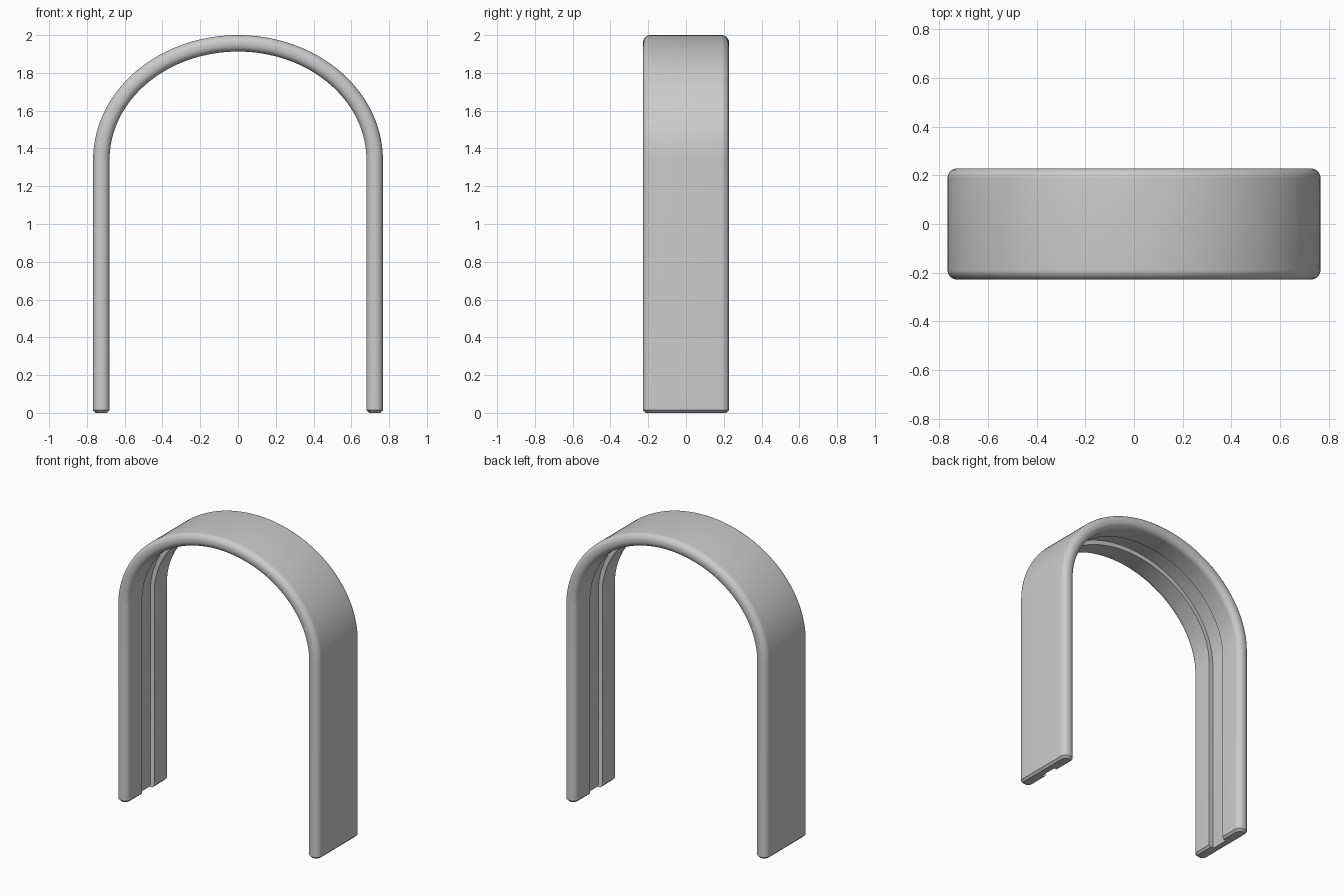
import bpy, bmesh, math

cube = bpy.data.objects.get("Cube")
if cube:
    bpy.data.objects.remove(cube, do_unlink=True)

HALF_W, HEIGHT, SPRING = 0.767, 2.0, 1.34      # outer arch
HALF_D, THICK, ROUND = 0.228, 0.087, 0.04      # band section
GROOVE, DEPTH, CHAMFER = 0.066, 0.03, 0.014    # inner channel, foot bevel


def band_section():
    """Closed outline as (y, inward distance), rounded sides, channel inside."""
    def corner(cy, ct, start):
        return [(cy + ROUND * math.cos(math.radians(start + 90 * i / 8)),
                 ct + ROUND * math.sin(math.radians(start + 90 * i / 8)))
                for i in range(9)]
    y = HALF_D - ROUND
    outer, inner = ROUND, THICK - ROUND
    pts = corner(-y, outer, 180) + corner(y, outer, 270) + corner(y, inner, 0)
    pts += [(GROOVE, THICK), (GROOVE, THICK - DEPTH),
            (-GROOVE, THICK - DEPTH), (-GROOVE, THICK)]
    return pts + corner(-y, inner, 90)


def arch_stations(steps=72):
    """(x, z, inward normal x, inward normal z, foot inset) from foot to foot."""
    rise = HEIGHT - SPRING
    left = [(HALF_W, 0, -1, 0, CHAMFER), (HALF_W, CHAMFER, -1, 0, 0)]
    arc = []
    for i in range(steps + 1):
        c, s = math.cos(math.pi * i / steps), math.sin(math.pi * i / steps)
        nx, nz = -c / HALF_W, -s / rise
        n = math.hypot(nx, nz)
        arc.append((HALF_W * c, SPRING + rise * s, nx / n, nz / n, 0))
    right = [(-x, z, -nx, nz, inset) for x, z, nx, nz, inset in reversed(left)]
    return left + arc + right


# Sweep the section along the arch
section, mid = band_section(), THICK / 2
bm = bmesh.new()
rings = []
for x, z, nx, nz, inset in arch_stations():
    ring = []
    for y, t in section:
        y *= 1 - inset / HALF_D
        t = mid + (t - mid) * (1 - inset / mid)
        ring.append(bm.verts.new((x + nx * t, y, z + nz * t)))
    rings.append(ring)
count = len(section)
for a, b in zip(rings, rings[1:]):
    for i in range(count):
        j = (i + 1) % count
        bm.faces.new((a[i], a[j], b[j], b[i]))

# Feet
bm.faces.new(rings[0])
bm.faces.new(rings[-1])
bmesh.ops.recalc_face_normals(bm, faces=bm.faces)

mesh = bpy.data.meshes.new("arch_band")
bm.to_mesh(mesh)
bm.free()
arch = bpy.data.objects.new("arch_band", mesh)
bpy.context.collection.objects.link(arch)

# Plain grey finish
grey = bpy.data.materials.new("light_grey")
grey.use_nodes = True
colour = (0.6, 0.6, 0.6, 1)
grey.diffuse_color = colour
for node in grey.node_tree.nodes:
    if node.type == "BSDF_PRINCIPLED":
        node.inputs["Base Color"].default_value = colour
mesh.materials.append(grey)

bpy.ops.object.select_all(action="DESELECT")
arch.select_set(True)
bpy.context.view_layer.objects.active = arch
bpy.ops.object.shade_smooth_by_angle(angle=math.radians(30))
